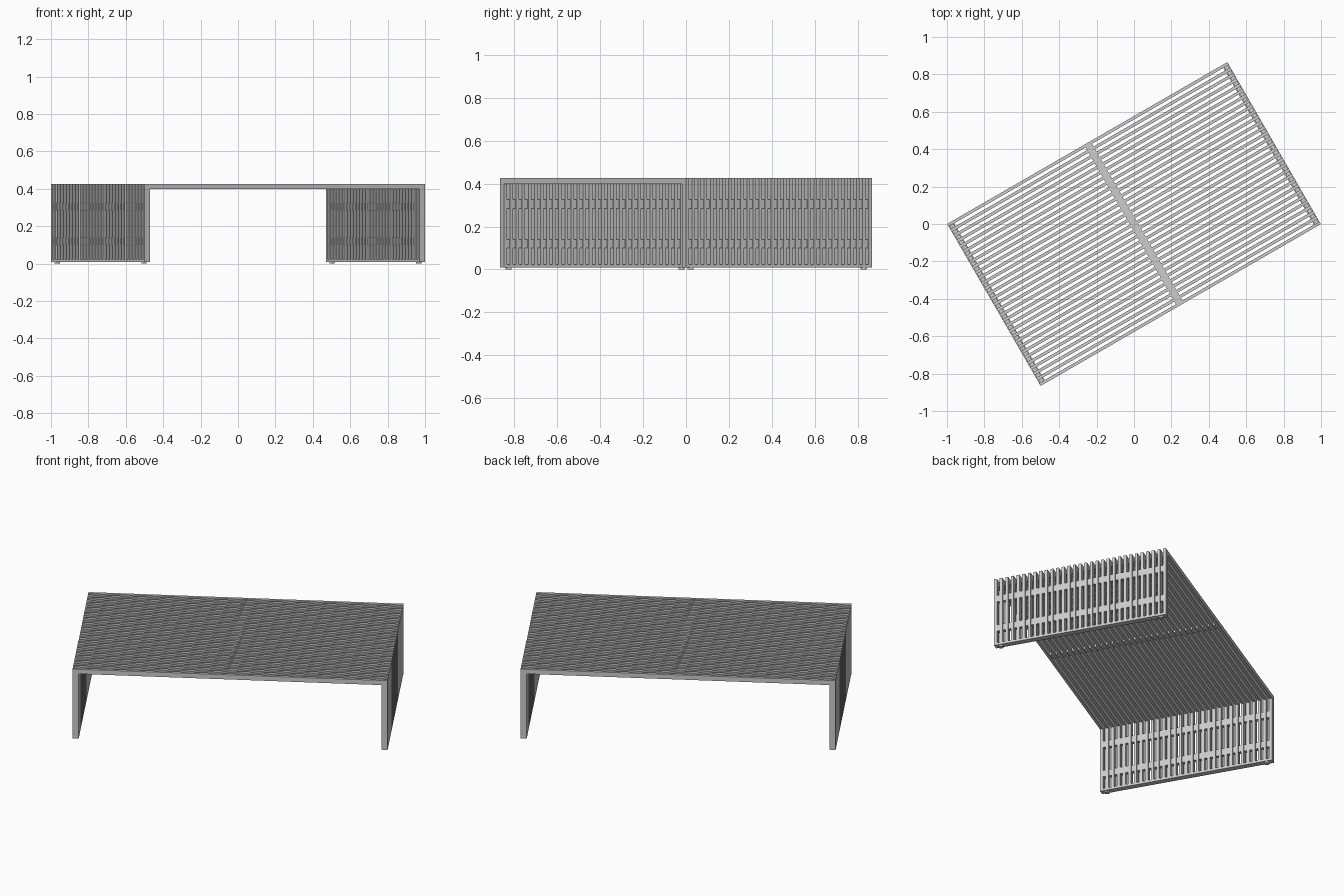
import bpy, bmesh
from math import radians
from mathutils import Matrix

if "Cube" in bpy.data.objects:
    bpy.data.objects.remove(bpy.data.objects["Cube"])

L, W, H = 1.73, 1.0, 0.427      # length, width, height
LEG_T, TOP_T = 0.034, 0.028     # slat depth in the legs and in the top
FOOT_H, RUNNER_H = 0.009, 0.014
N, SLAT_W = 31, 0.0165          # slat count and width
PITCH = (W - SLAT_W) / (N - 1)
ROT = Matrix.Rotation(radians(30), 4, 'Z')


def finish(bm, name):
    bmesh.ops.recalc_face_normals(bm, faces=bm.faces)
    bm.transform(ROT)
    mesh = bpy.data.meshes.new(name)
    bm.to_mesh(mesh)
    bm.free()
    obj = bpy.data.objects.new(name, mesh)
    bpy.context.collection.objects.link(obj)
    return obj


def add_box(bm, centre, size):
    m = Matrix.Translation(centre) @ Matrix.Diagonal((*size, 1))
    bmesh.ops.create_cube(bm, size=1, matrix=m)


def slat_y(i):
    return -W / 2 + SLAT_W / 2 + i * PITCH


# U-shaped slats: one bent profile running down both legs and across the top
o, n = L / 2, L / 2 - LEG_T
profile = [(-o, FOOT_H), (-o, H), (o, H), (o, FOOT_H),
           (n, FOOT_H), (n, H - TOP_T), (-n, H - TOP_T), (-n, FOOT_H)]
bm = bmesh.new()
for i in range(N):
    y0 = slat_y(i) - SLAT_W / 2
    rings = [[bm.verts.new((x, y, z)) for x, z in profile]
             for y in (y0, y0 + SLAT_W)]
    for a in range(8):
        b = (a + 1) % 8
        bm.faces.new((rings[0][a], rings[0][b], rings[1][b], rings[1][a]))
    for r in rings:             # mitred side faces
        for q in ((0, 1, 6, 7), (1, 2, 5, 6), (2, 3, 4, 5)):
            bm.faces.new([r[k] for k in q])
finish(bm, "slats")

# Spacer blocks between neighbouring slats: mid top and two rows per leg
gap = PITCH - SLAT_W
bm = bmesh.new()
for i in range(N - 1):
    y = slat_y(i) + PITCH / 2
    add_box(bm, (0, y, H - TOP_T / 2), (0.04, gap, TOP_T - 0.008))
    for s in (-1, 1):
        for z in (0.12, 0.305):
            add_box(bm, (s * (L / 2 - LEG_T / 2), y, z),
                    (LEG_T - 0.01, gap, 0.04))
finish(bm, "spacers")

# Floor runners closing the bottom of each leg
for s, side in ((-1, "left"), (1, "right")):
    x = s * (L / 2 - LEG_T / 2)
    bm = bmesh.new()
    add_box(bm, (x, 0, FOOT_H + RUNNER_H / 2), (LEG_T, W, RUNNER_H))
    finish(bm, side + "_runner")
    # Round glide feet
    bm = bmesh.new()
    for y in (-W / 2 + 0.035, W / 2 - 0.035):
        bmesh.ops.create_cone(bm, cap_ends=True, segments=20,
                              radius1=0.014, radius2=0.014, depth=FOOT_H,
                              matrix=Matrix.Translation((x, y, FOOT_H / 2)))
    finish(bm, side + "_feet")
